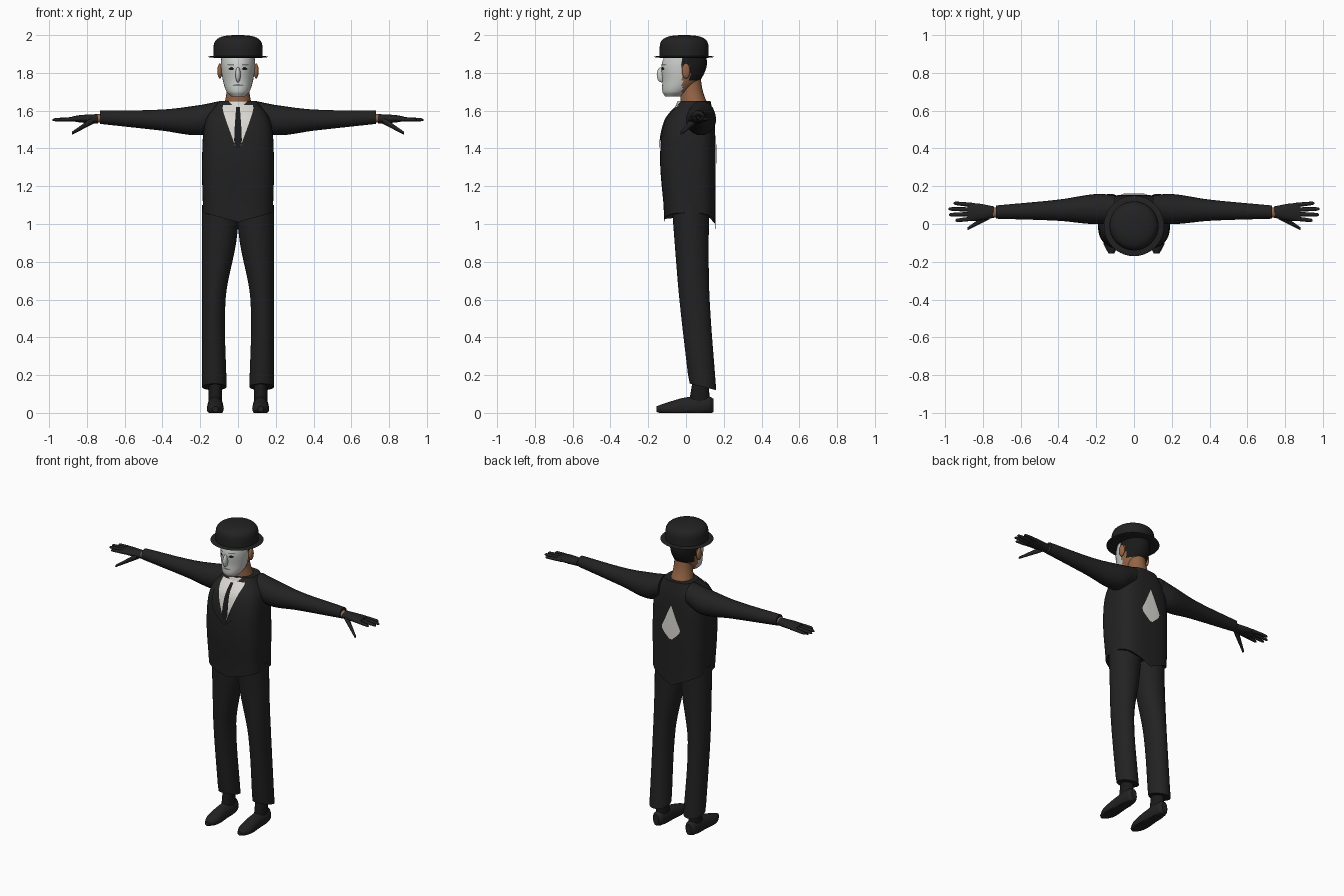
import bpy, bmesh
from math import sin, cos, pi, radians
from mathutils import Matrix

cube = bpy.data.objects.get("Cube")
if cube:
    bpy.data.objects.remove(cube, do_unlink=True)


def material(name, *rgb):
    mat = bpy.data.materials.new(name)
    mat.use_nodes = True
    mat.diffuse_color = (*rgb, 1)
    for node in mat.node_tree.nodes:
        if node.type == 'BSDF_PRINCIPLED':
            node.inputs["Base Color"].default_value = (*rgb, 1)
    return mat


SUIT = material("charcoal cloth", .016, .016, .016)
BLACK = material("black", .01, .01, .01)
SKIN = material("skin", .3, .13, .06)
FACE = material("pale face", .6, .62, .6)
SHIRT = material("off white shirt", .7, .68, .64)
GREY = material("grey line", .2, .2, .2)


def finish(name, bm, materials):
    # Smooth shading with sharp edges kept
    for face in bm.faces:
        face.smooth = True
    for edge in bm.edges:
        if edge.calc_face_angle(0) > radians(40):
            edge.smooth = False
    mesh = bpy.data.meshes.new(name)
    bm.to_mesh(mesh)
    bm.free()
    for mat in materials:
        mesh.materials.append(mat)
    obj = bpy.data.objects.new(name, mesh)
    bpy.context.collection.objects.link(obj)


def sample(keys, t):
    # Smooth interpolation of (position, values...) at position t
    last = len(keys) - 1
    i = 0
    while i < last - 1 and t > keys[i + 1][0]:
        i += 1
    start, end = keys[i], keys[i + 1]
    before, after = keys[max(0, i - 1)], keys[min(last, i + 2)]
    span = end[0] - start[0]
    u = (t - start[0]) / span
    blend = u * u * (3 - 2 * u)
    values = []
    for p, a, b, q in list(zip(before, start, end, after))[1:]:
        slope_in = (b - p) / (end[0] - before[0]) * span
        slope_out = (q - a) / (after[0] - start[0]) * span
        values.append(a + (b - a) * blend
                      + u * (1 - u) * ((1 - u) * slope_in - u * slope_out))
    return values


def loft(name, keys, materials, axis="z", segments=24, power=2, steps=6,
         side=1, capped=True, adjust=None, rule=None):
    # Keys are (position on axis, centre a, centre b, radius a, radius b)
    bm = bmesh.new()
    rings = []
    count = steps * (len(keys) - 1)
    for i in range(count + 1):
        key = min(i // steps, len(keys) - 2)
        low, high = keys[key][0], keys[key + 1][0]
        t = low + (high - low) * (i / steps - key)
        a, b, radius_a, radius_b = sample(keys, t)
        ring = []
        for k in range(segments):
            c, s = (f(2 * pi * k / segments) for f in (cos, sin))
            u = a + radius_a * abs(c) ** (2 / power) * (1 if c > 0 else -1)
            v = b + radius_b * abs(s) ** (2 / power) * (1 if s > 0 else -1)
            vert = bm.verts.new({"x": (t, u, v), "y": (u, t, v), "z": (u, v, t)}[axis])
            if adjust:
                adjust(i, vert.co)
            vert.co.x *= side
            ring.append(vert)
        rings.append(ring)
    for low, high in zip(rings, rings[1:]):
        for k in range(segments):
            bm.faces.new((low[k - 1], low[k], high[k], high[k - 1]))
    if capped:
        bm.faces.new(rings[0])
        bm.faces.new(rings[-1])
    bmesh.ops.recalc_face_normals(bm, faces=bm.faces[:])
    if rule:
        for face in bm.faces:
            face.material_index = rule(face.calc_center_median())
    finish(name, bm, materials)


def ellipsoid(name, centre, radii, mat):
    bm = bmesh.new()
    bmesh.ops.create_uvsphere(bm, u_segments=40, v_segments=16, radius=1,
                              matrix=Matrix.LocRotScale(centre, None, radii))
    finish(name, bm, [mat])


def panel(name, body, power, rows, mat, lift, facing=-1, side=1, across=8, down=16):
    # Thin plate following a lofted body; rows are (z, x start, x end)
    bm = bmesh.new()
    grid = []
    for i in range(down + 1):
        z = rows[0][0] + (rows[-1][0] - rows[0][0]) * i / down
        start, end = sample(rows, z)
        a, b, radius_a, radius_b = sample(body, z)
        line = []
        for j in range(across + 1):
            x = start + (end - start) * j / across
            bulge = max(0, 1 - abs(x / radius_a) ** power) ** (1 / power)
            y = b + facing * (radius_b * bulge + lift)
            line.append(bm.verts.new((x * side, y, z)))
        grid.append(line)
    for low, high in zip(grid, grid[1:]):
        for j in range(across):
            bm.faces.new((low[j], low[j + 1], high[j + 1], high[j]))
    bm.normal_update()
    for face in bm.faces:
        if face.normal.y * facing < 0:
            face.normal_flip()
    finish(name, bm, [mat])


def centred(rows):
    return [(z, 0, y, rx, ry) for z, y, rx, ry in rows]


def symmetric(rows):
    return [(z, -half, half) for z, half in rows]


def jacket_hem(i, co):
    # Pointed hem, longer behind
    if i == 0:
        drop = .05 if co.y < 0 else .09
        co.z -= drop * max(0, 1 - abs(co.x) / .185)


def trouser_hem(i, co):
    if i == 0:
        co.z += .04 - co.y / 4


def flat_sole(i, co):
    co.z = max(0, co.z)


def head_rule(c):
    # Pale front, dark hair, skin behind the jaw
    if c.y < -.02:
        return 0
    return 1 if c.z > 1.84 or (c.z > 1.76 and c.y > .02) else 2


# Jacket body, shirt front, tie and back patch
TORSO = centred([(1.06, .02, .185, .135), (1.35, .01, .19, .147),
                 (1.55, .02, .17, .13), (1.65, .05, .1, .08)])
loft("jacket_body", TORSO, [SUIT], segments=64, power=3, adjust=jacket_hem)
panel("shirt_front", TORSO, 3, symmetric([(1.4, .01), (1.6, .08), (1.63, .08)]),
      SHIRT, .003)
panel("tie", TORSO, 3, symmetric([(1.4, .01), (1.44, .02), (1.62, .01)]), BLACK, .006)
panel("back_patch", TORSO, 3, symmetric([(1.28, .01), (1.34, .065), (1.4, .045),
      (1.5, .002)]), SHIRT, .004, facing=1)

# Neck and collar
loft("neck", centred([(z, y, r, r) for z, y, r in
     ((1.6, .05, .08), (1.7, .03, .06), (1.8, .02, .055))]), [SKIN])
loft("collar", centred([(1.6, .035, .09, .1), (1.65, .04, .08, .085)]), [SHIRT],
     segments=32, capped=False)

# Head, nose and mouth
HEAD = centred([(1.675, -.07, .035, .04), (1.7, -.055, .06, .07), (1.76, -.025, .08, .1),
                (1.84, -.01, .09, .12), (1.92, 0, .085, .1)])
loft("head", HEAD, [FACE, BLACK, SKIN], segments=48, rule=head_rule)
ellipsoid("nose", (0, -.13, 1.79), (.014, .025, .04), FACE)
panel("mouth", HEAD, 2, symmetric([(1.73, .02), (1.735, .03), (1.74, .01)]), GREY, .002)

# Round hat: domed crown and thin brim
heights = [sin(i * pi / 16) for i in range(9)]
domes = [(h, .02 + .11 * max(0, 1 - h ** 6) ** .5) for h in heights]
loft("hat_crown", centred([(1.88 + .12 * h, -.01, r, r) for h, r in domes]), [SUIT],
     segments=40, steps=2)
ellipsoid("hat_brim", (0, -.01, 1.885), (.16, .16, .008), SUIT)

for side, tag in ((1, "left_"), (-1, "right_")):
    # Eye, eyebrow, ear and lapel
    panel(tag + "eye", HEAD, 2, [(1.815, .03, .04), (1.82, .02, .05), (1.83, .03, .04)],
          BLACK, .002, side=side)
    panel(tag + "eyebrow", HEAD, 2, [(1.84, .02, .05), (1.847, .02, .06)],
          GREY, .002, side=side)
    ellipsoid(tag + "ear", (.096 * side, 0, 1.81), (.013, .022, .04), SKIN)
    panel(tag + "lapel", TORSO, 3, [(1.37, 0, .01), (1.46, .04, .1), (1.62, .085, .1)],
          SUIT, .007, side=side)

    # Sleeve, wrist and gloved hand
    loft(tag + "sleeve", [(x, .085 - .03 * x, z, r, r) for x, z, r in
         ((.1, 1.58, .07), (.2, 1.55, .08), (.4, 1.55, .056), (.73, 1.565, .035))],
         [SUIT], axis="x", side=side)
    ellipsoid(tag + "wrist", (.73 * side, .06, 1.56), (.04, .027, .023), SKIN)
    loft(tag + "glove", [(x, .063, 1.557, ry, rz) for x, ry, rz in
         ((.74, .03, .025), (.83, .046, .02), (.88, .045, .012))],
         [SUIT], axis="x", side=side)
    for i in range(4):
        root = .03 + .023 * i
        tip = .984 - .015 * (i - 1.6) ** 2
        spread = root + .007 * (i - 1.5)
        loft(f"{tag}finger_{i + 1}", [(.84, root, 1.556, .012, .012),
             (tip - .01, spread, 1.552, .009, .008), (tip, spread, 1.55, .004, .004)],
             [SUIT], axis="x", segments=12, side=side)
    loft(tag + "thumb", [(.765, .045, 1.55, .02, .02), (.88, -.025, 1.48, .008, .008)],
         [SUIT], axis="x", segments=14, side=side)

    # Trouser leg with a straight outer seam, ankle and shoe
    loft(tag + "trouser_leg", [(z, .19 - rx, y, rx, ry) for z, y, rx, ry in
         ((.12, .09, .065, .07), (.6, .045, .062, .08), (.9, .03, .09, .09),
          (1.1, .025, .1, .1))],
         [SUIT], segments=32, side=side, adjust=trouser_hem)
    loft(tag + "ankle", [(.05, .12, .07, .036, .055), (.2, .12, .08, .034, .04)],
         [BLACK], side=side)
    loft(tag + "shoe", [(y, .12, z, rx, rz) for y, z, rx, rz in
         ((-.156, .02, .015, .015), (-.1, .02, .042, .035), (0, .03, .042, .052),
          (.12, .04, .038, .048), (.145, .04, .02, .035))],
         [SUIT], axis="y", side=side, adjust=flat_sole)
